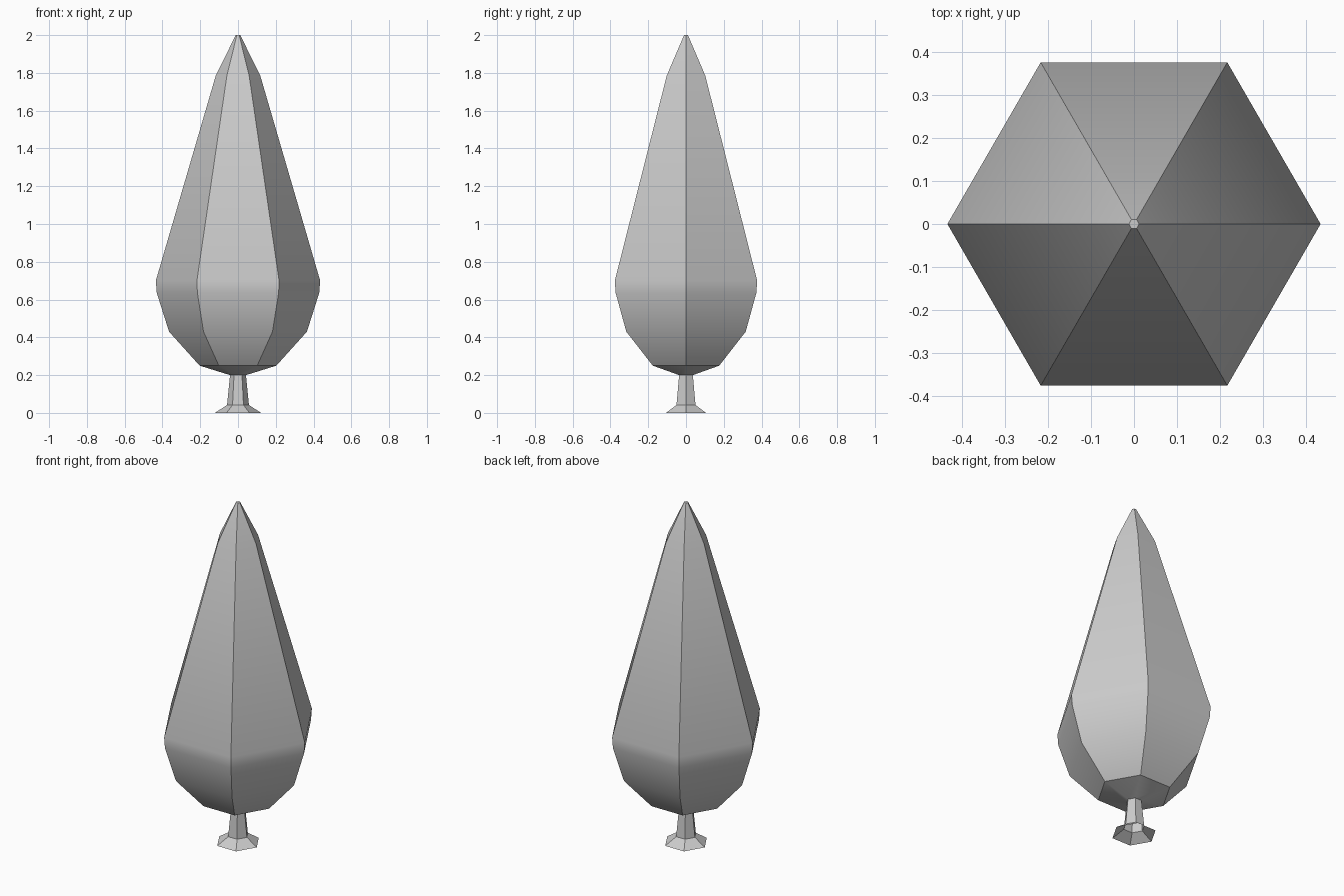
import bpy, bmesh, math

if "Cube" in bpy.data.objects:
    bpy.data.objects.remove(bpy.data.objects["Cube"])

SIDES = 6


def lathe(name, profile, cap_top=False):
    """Six-sided turned shape from (radius, z) pairs, listed bottom to top."""
    bm = bmesh.new()
    rings = []
    for r, z in profile:
        rings.append([bm.verts.new((r * math.cos(math.tau * i / SIDES),
                                    r * math.sin(math.tau * i / SIDES), z))
                      for i in range(SIDES)])
    for low, high in zip(rings, rings[1:]):
        for i in range(SIDES):
            j = (i + 1) % SIDES
            bm.faces.new((low[i], low[j], high[j], high[i]))
    if cap_top:
        bm.faces.new(rings[-1])
    mesh = bpy.data.meshes.new(name)
    bm.to_mesh(mesh)
    bm.free()
    # Smooth along the height, crisp along the six corners
    mesh.shade_smooth()
    mesh.set_sharp_from_angle(angle=math.radians(30))
    obj = bpy.data.objects.new(name, mesh)
    bpy.context.collection.objects.link(obj)
    return obj


# Trunk with flared root, open underneath
lathe("trunk", [(0.122, 0.0), (0.058, 0.042), (0.042, 0.2)])

# Tapering foliage
lathe("foliage", [(0.042, 0.2), (0.203, 0.25), (0.365, 0.43), (0.43, 0.635),
                  (0.435, 0.7), (0.118, 1.785), (0.012, 2.0)], cap_top=True)
